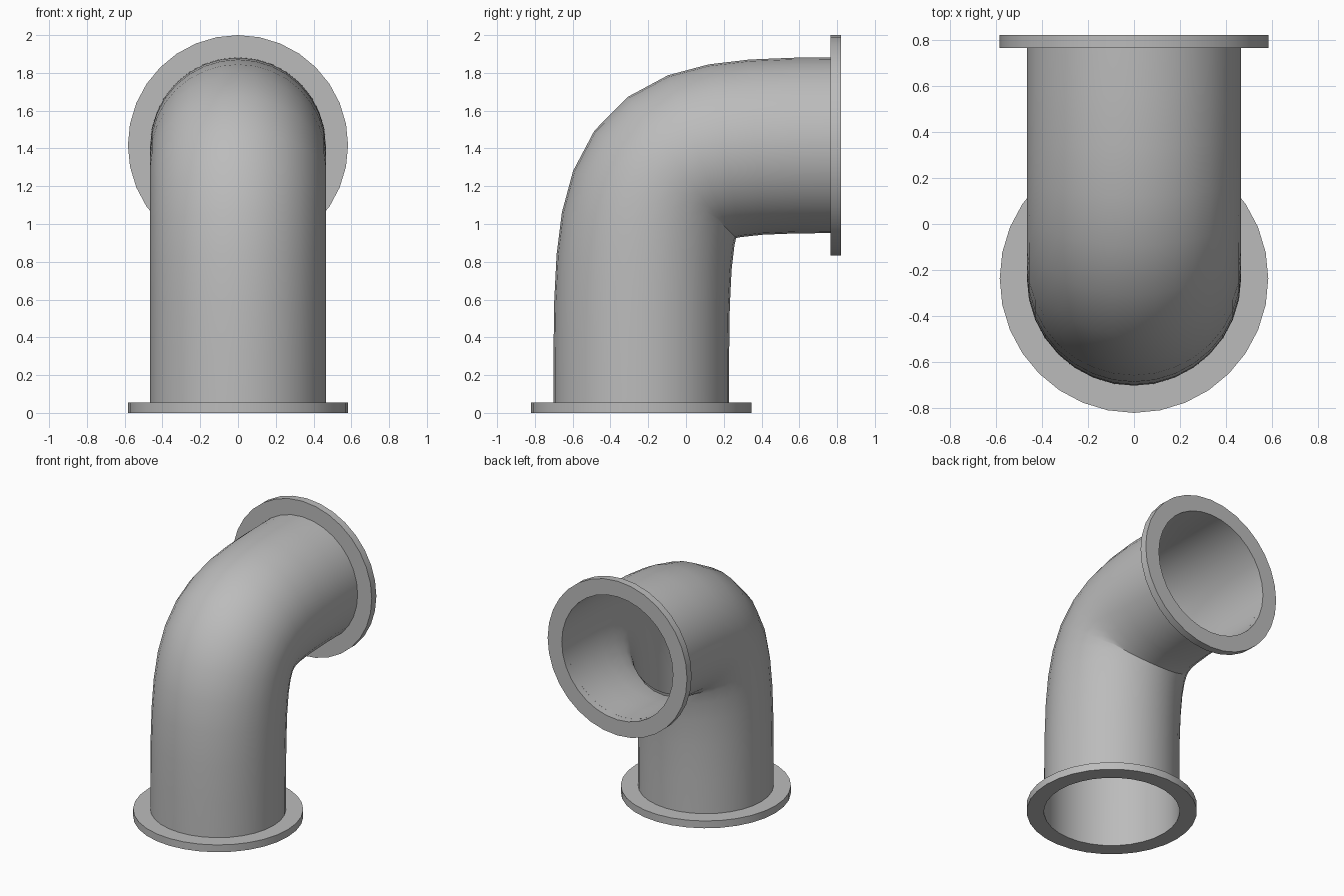
import bpy, bmesh, math
from mathutils import Vector, Matrix
from mathutils.geometry import interpolate_bezier

cube = bpy.data.objects.get("Cube")
if cube:
    bpy.data.objects.remove(cube, do_unlink=True)

SIDES = 32
PIPE_R, FLANGE_R, FLANGE_T = 0.465, 0.583, 0.055
START = Vector((0, -0.237, 0))
END = Vector((0, 0.82, 1.417))

grey = bpy.data.materials.new("pipe grey")
grey.use_nodes = True
colour = (0.5, 0.5, 0.5, 1)
grey.diffuse_color = colour
grey.node_tree.nodes["Principled BSDF"].inputs["Base Color"].default_value = colour


def loft(name, rings, angle):
    """Skin a list of vertex rings with quads and shade it smooth."""
    bm = bmesh.new()
    loops = [[bm.verts.new(p) for p in ring] for ring in rings]
    for a, b in zip(loops, loops[1:]):
        for i in range(SIDES):
            j = (i + 1) % SIDES
            bm.faces.new((a[i], a[j], b[j], b[i]))
    mesh = bpy.data.meshes.new(name)
    bm.to_mesh(mesh)
    bm.free()
    mesh.materials.append(grey)
    obj = bpy.data.objects.new(name, mesh)
    bpy.context.collection.objects.link(obj)
    bpy.ops.object.select_all(action='DESELECT')
    obj.select_set(True)
    bpy.context.view_layer.objects.active = obj
    bpy.ops.object.shade_smooth_by_angle(angle=math.radians(angle))
    return obj


def ring(centre, tangent, radius):
    """Circle of points around the path, square to its tangent."""
    side = Vector((1, 0, 0))
    up = tangent.normalized().cross(side)
    steps = [math.tau * i / SIDES for i in range(SIDES)]
    return [centre + radius * (math.cos(s) * side + math.sin(s) * up) for s in steps]


# Elbow pipe: open tube swept along a curve with both handles near the corner
path = interpolate_bezier(START, Vector((0, START.y, END.z - 0.05)),
                          Vector((0, START.y - 0.01, END.z)), END, 13)
tangents = [(b - a).normalized() for a, b in zip(path, path[1:])]
sections = [ring(path[0], Vector((0, 0, 1)), PIPE_R)]
for k in range(1, len(path) - 1):
    sections.append(ring(path[k], tangents[k - 1] + tangents[k], PIPE_R))
sections.append(ring(path[-1], Vector((0, 1, 0)), PIPE_R))
loft("elbow_pipe", sections, 60)

# Flanges: flat rings around both ends, the pipe wall forms their bore
for name, base, axis in (("bottom_flange", START, Vector((0, 0, 1))),
                         ("back_flange", END, Vector((0, -1, 0)))):
    inner = base + axis * FLANGE_T
    loft(name, [ring(base, axis, PIPE_R), ring(base, axis, FLANGE_R),
                ring(inner, axis, FLANGE_R), ring(inner, axis, PIPE_R)], 30)
